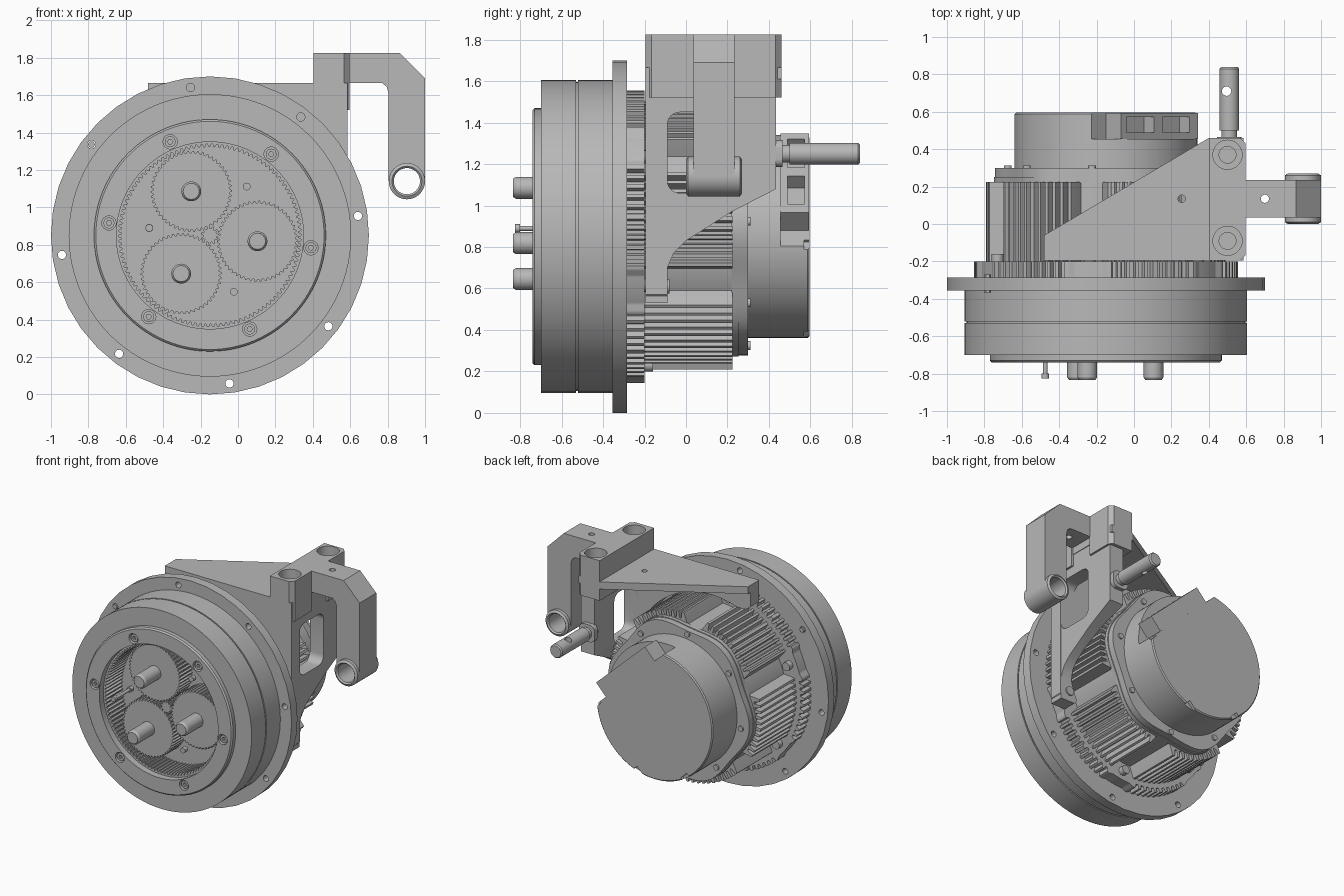
import bpy, bmesh, math
from mathutils import Vector

old = bpy.data.objects.get("Cube")
if old:
    bpy.data.objects.remove(old, do_unlink=True)

grey = bpy.data.materials.new("plain grey")
grey.use_nodes = True
tone = (0.48, 0.48, 0.48, 1)
grey.diffuse_color = tone
grey.node_tree.nodes["Principled BSDF"].inputs["Base Color"].default_value = tone

CX, CZ = -0.15, 0.85          # main axis, running along y
parts = []


def finish(name, bm):
    bmesh.ops.remove_doubles(bm, verts=bm.verts, dist=1e-5)
    bmesh.ops.recalc_face_normals(bm, faces=bm.faces)
    mesh = bpy.data.meshes.new(name)
    bm.to_mesh(mesh)
    bm.free()
    mesh.materials.append(grey)
    obj = bpy.data.objects.new(name, mesh)
    bpy.context.scene.collection.objects.link(obj)
    parts.append(obj)
    return obj


def place(axis, u, v, t):
    return {"x": (t, u, v), "y": (u, t, v), "z": (u, v, t)}[axis]


def add_prism(bm, pts, axis, lo, hi):
    a = [bm.verts.new(place(axis, u, v, lo)) for u, v in pts]
    b = [bm.verts.new(place(axis, u, v, hi)) for u, v in pts]
    bm.faces.new(a)
    bm.faces.new(b)
    for i in range(len(a)):
        j = (i + 1) % len(a)
        bm.faces.new((a[i], a[j], b[j], b[i]))


def prism(name, pts, axis, lo, hi):
    bm = bmesh.new()
    add_prism(bm, pts, axis, lo, hi)
    return finish(name, bm)


def circle(c, r, n=32):
    return [(c[0] + r * math.cos(math.tau * i / n), c[1] + r * math.sin(math.tau * i / n))
            for i in range(n)]


def rods(name, centres, r, axis, lo, hi, n=32):
    bm = bmesh.new()
    for c in centres:
        add_prism(bm, circle(c, r, n), axis, lo, hi)
    return finish(name, bm)


def lathe(name, profile, centre=(CX, CZ), n=96, closed=False):
    bm = bmesh.new()
    vs = [bm.verts.new((centre[0] + r, y, centre[1])) for r, y in profile]
    es = [bm.edges.new(p) for p in zip(vs, vs[1:])]
    if closed:
        es.append(bm.edges.new((vs[-1], vs[0])))
    bmesh.ops.spin(bm, geom=vs + es, cent=(centre[0], 0, centre[1]), axis=(0, -1, 0),
                   angle=math.tau, steps=n)
    return finish(name, bm)


def around(r, deg, c=(CX, CZ)):
    a = math.radians(deg)
    return c[0] + r * math.cos(a), c[1] + r * math.sin(a)


def outline(radii, c=(CX, CZ), turn=0):
    return [around(r, turn + 360 * i / len(radii), c) for i, r in enumerate(radii)]


def cut(obj, cutter):
    cutter.hide_render = True
    m = obj.modifiers.new("cut", "BOOLEAN")
    m.operation, m.solver, m.object = "DIFFERENCE", "EXACT", cutter
    bpy.context.view_layer.objects.active = obj
    bpy.ops.object.modifier_apply(modifier=m.name)
    parts.remove(cutter)
    bpy.data.objects.remove(cutter, do_unlink=True)


def rounded(x0, x1, y0, y1, r, n=6):
    out = []
    for cx, cy, start in ((x1 - r, y1 - r, 0), (x0 + r, y1 - r, 90),
                          (x0 + r, y0 + r, 180), (x1 - r, y0 + r, 270)):
        out += [around(r, start + 90 * i / n, (cx, cy)) for i in range(n + 1)]
    return out


# Front housing with open gear cavity
housing = lathe("gear_housing", [
    (0, -.5), (.5, -.5), (.5, -.74), (.61, -.74), (.62, -.73), (.62, -.7), (.755, -.7),
    (.755, -.53), (.745, -.53), (.745, -.52), (.755, -.52), (.755, -.34), (0, -.34)])
cap_bolts = [around(.544, 60 * k - 7) for k in range(6)]
cut(housing, rods("cutter", cap_bolts, .038, "y", -.8, -.7))
heads = rods("cap_screws", cap_bolts, .029, "y", -.73, -.69)
cut(heads, rods("cutter", cap_bolts, .014, "y", -.75, -.71, 6))

# Mounting flange
flange = lathe("mounting_flange", [(0, -.355), (.85, -.355), (.85, -.285), (0, -.285)], n=40)
flange_holes = [around(.798, 7.5 + 45 * k) for k in range(8)]
cut(flange, rods("cutter", flange_holes, .022, "y", -.5, -.2, 20))
rods("flange_screw", [flange_holes[3]], .019, "y", -.365, -.27, 6)

# Internal ring gear
ring = prism("ring_gear", circle((CX, CZ), .51, 96), "y", -.69, -.49)
cut(ring, prism("cutter", outline([.488, .488, .472, .472] * 110), "y", -.8, -.4))

# Planet gears on pins, sun gear and carrier
planets = [around(.256, 113 + 120 * k) for k in range(3)]
for c in planets:
    prism("planet_gear", outline([.217, .217, .204, .204] * 50, c), "y", -.645, -.49)
    lathe("planet_pin", [(0, -.835), (.043, -.835), (.053, -.82), (.053, -.6), (0, -.6)], c, 32)
prism("sun_gear", outline([.05, .05, .036, .036] * 11), "y", -.65, -.49)
carrier = lathe("planet_carrier", [(0, -.64), (.385, -.64), (.385, -.49), (0, -.49)])
cut(carrier, rods("cutter", planets, .228, "y", -.7, -.53, 64))
spacers = [around(.327, 53 + 120 * k) for k in range(3)]
cut(carrier, rods("cutter", spacers, .03, "y", -.7, -.61, 24))
rods("carrier_screws", spacers, .021, "y", -.632, -.6, 12)
rods("indicator_stem", [spacers[1]], .012, "y", -.81, -.6, 16)
rods("indicator_head", [spacers[1]], .02, "y", -.825, -.8, 16)


# Finned motor body with scalloped valleys
def finned(r, groove, valley, n=720):
    out = []
    for i in range(n):
        d = (i * 360 / n - 38) % 60
        d = min(d, 60 - d)
        if d < 9:
            out.append(r - valley * min(1, 2 * math.cos(d / 9 * math.pi / 2)))
        else:
            out.append(r - groove if (d - 9) % 4 >= 2 else r)
    return out


prism("finned_ring", outline(finned(.705, .03, .015)), "y", -.3, -.2)
prism("finned_motor_body", outline(finned(.64, .05, .085)), "y", -.21, .225)
rods("body_screws", [around(.625, 38 + 60 * k) for k in range(6)], .032, "y", -.21, -.16, 16)

# Lobed rear flange
lobes = [.58 - .022 * math.cos(math.radians(6 * (i * 2 - 38))) for i in range(180)]
prism("rear_flange_front", outline(lobes), "y", .22, .252)
prism("rear_flange_back", outline([r - .006 for r in lobes]), "y", .25, .3)
rods("rear_flange_screws", [around(.53, 8 + 45 * k) for k in range(8)], .021, "y", .29, .312, 16)

# Rear cover with connector
cover = lathe("rear_cover", [(0, .29), (.49, .29), (.49, .587), (.482, .595), (0, .595)])


def tilted_box(name, d0, d1, half, lo, hi, shift=0):
    pts = [(d0, -half), (d1, -half), (d1, half), (d0, half)]
    a = math.radians(47)
    pts = [(CX + u * math.cos(a) - (v + shift) * math.sin(a),
            CZ + u * math.sin(a) + (v + shift) * math.cos(a)) for u, v in pts]
    return prism(name, pts, "y", lo, hi)


cut(cover, tilted_box("cutter", .3, .6, .4, .455, .7))
cut(cover, rods("cutter", [around(.5, a) for a in (-3, 237, 287)], .05, "y", .57, .7, 4))
connector = tilted_box("connector_block", .25, .42, .28, .455, .593)
for side in (-.12, .14):
    cut(connector, tilted_box("cutter", .34, .5, .1, .49, .572, side))

# Bracket: top plate, mounting wall and side wall, cleared around the motor
plate = prism("bracket_top_plate", [(-.48, -.195), (-.48, -.06), (.4, .46), (.585, .46),
                                    (.585, -.195)], "z", 1.61, 1.665)
cut(plate, rods("cutter", [(.255, .135)], .02, "z", 1.5, 1.8, 20))
wall = prism("bracket_mounting_wall", [
    (-.48, 1.66), (.585, 1.66), (.585, .57), (.55, .53), (.46, .53), (.43, .57),
    (.43, 1.15), (.1, 1.46), (-.44, 1.47), (-.48, 1.5)], "y", -.195, -.09)
side = prism("bracket_side_wall", [
    (-.195, 1.66), (.435, 1.66), (.435, 1.08), (.22, .97), (0, .83), (-.06, .77),
    (-.09, .7), (-.09, .53), (-.195, .53)], "x", .465, .58)
cut(side, prism("cutter", rounded(-.09, .2, 1.06, 1.45, .06), "x", .3, .8))
for p in (wall, side):
    cut(p, rods("cutter", [(CX, CZ)], .655, "y", -.5, .7, 96))
rods("bracket_foot_screw", [(.505, .61)], .034, "y", -.1, -.08, 16)

# Raised bosses with counterbored holes
for y0, y1, yc in ((-.195, .04, -.09), (.23, .46, .37)):
    ch = .028
    near, far = (y0 + ch, y1) if yc < 0 else (y0, y1 - ch)
    boss = prism("bracket_boss", [
        (.405, y0), (.595 - (near - y0), y0), (.595, near), (.595, far),
        (.595 - (y1 - far), y1), (.405, y1)], "z", 1.52, 1.825)
    cut(boss, rods("cutter", [(.5, yc)], .078, "z", 1.73, 2))
    cut(boss, rods("cutter", [(.5, yc)], .045, "z", 1.55, 2))

# Hooked arm with tube at its end
arm = prism("hooked_arm", [
    (.405, 1.825), (.865, 1.825), (1, 1.69), (1, 1.14), (.805, 1.14), (.805, 1.61),
    (.795, 1.645), (.77, 1.665), (.405, 1.665)], "y", .035, .235)
cut(arm, rods("cutter", [(.7, .135)], .022, "z", 1.5, 2, 20))
eye = (.903, 1.14)
cut(arm, rods("cutter", [eye], .085, "y", -.2, .5))
lathe("arm_tube", [(.07, .01), (.08, 0), (.097, .01), (.097, .26), (.08, .27), (.07, .26)],
      eye, 40, True)

# Rear pin with cross hole
pin = lathe("rear_pin", [(0, .4), (.052, .4), (.052, .46), (.042, .46), (.042, .5), (.052, .5),
                         (.052, .83), (.044, .84), (0, .84)], (.51, 1.25), 32)
cut(pin, rods("cutter", [(.495, .71)], .025, "z", 1, 1.5, 20))
prism("pin_collar", rounded(.445, .575, 1.185, 1.315, .04), "y", .425, .465)

# Smooth curved surfaces, keep edges crisp
bpy.ops.object.select_all(action="DESELECT")
for p in parts:
    p.select_set(True)
bpy.context.view_layer.objects.active = parts[0]
bpy.ops.object.shade_smooth_by_angle(angle=math.radians(30))
